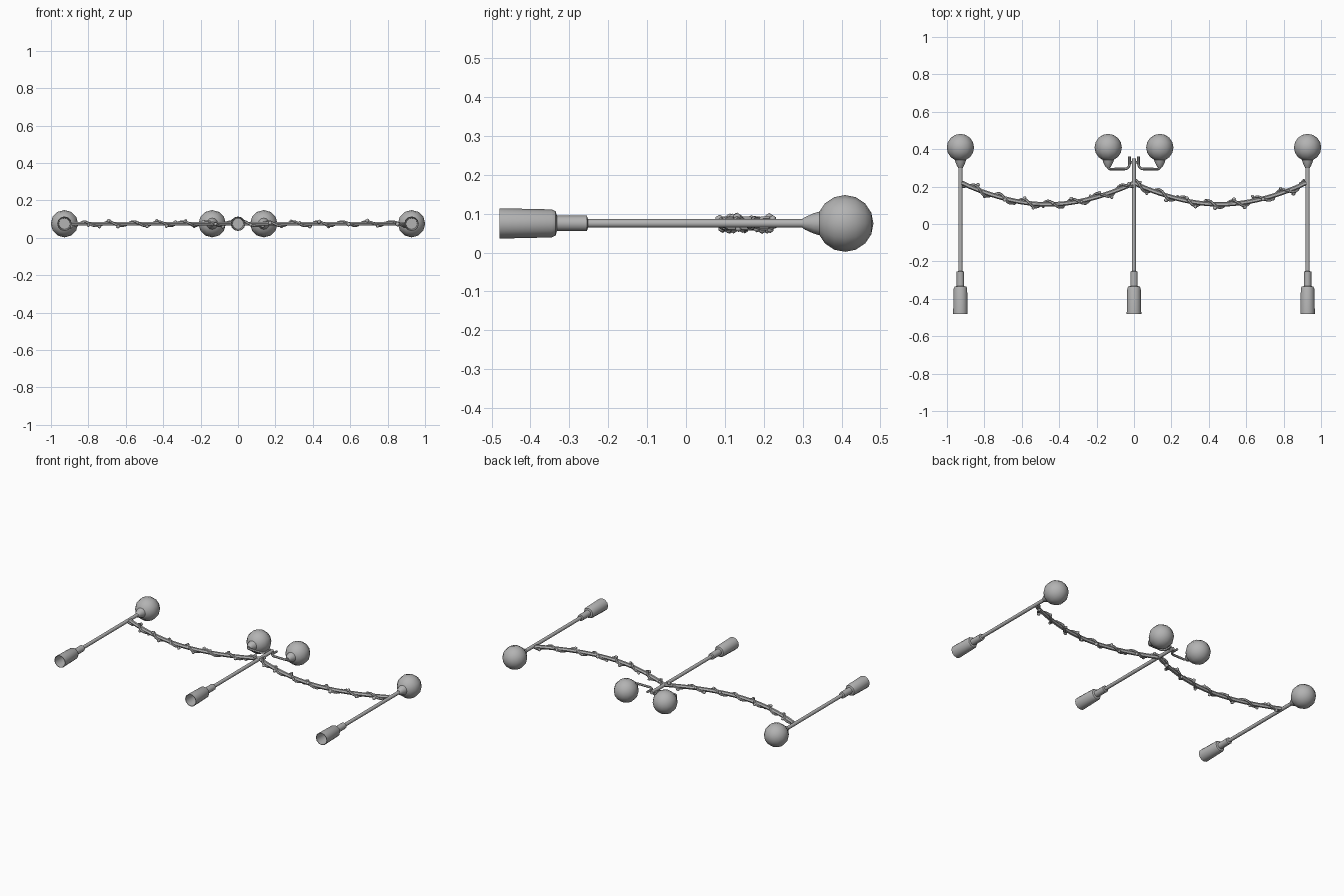
import bpy, bmesh, math, random
from mathutils import Vector, Matrix

random.seed(4)
Z = 0.075                      # height of the flat-lying axis
ROPE_TURNS = 7

cube = bpy.data.objects.get("Cube")
if cube:
    bpy.data.objects.remove(cube, do_unlink=True)

grey = bpy.data.materials.new("plain_grey")
grey.use_nodes = True
GREY = (0.45, 0.45, 0.45, 1)
grey.diffuse_color = GREY
grey.node_tree.nodes["Principled BSDF"].inputs["Base Color"].default_value = GREY


def finish(obj, angle=35):
    if not obj.data.materials:
        obj.data.materials.append(grey)
    bpy.ops.object.select_all(action='DESELECT')
    obj.select_set(True)
    bpy.context.view_layer.objects.active = obj
    if obj.type == 'CURVE':
        bpy.ops.object.convert(target='MESH')
    bpy.ops.object.shade_smooth_by_angle(angle=math.radians(angle))
    return obj


def from_bmesh(name, bm, angle=35):
    bmesh.ops.recalc_face_normals(bm, faces=bm.faces)
    mesh = bpy.data.meshes.new(name)
    bm.to_mesh(mesh)
    bm.free()
    obj = bpy.data.objects.new(name, mesh)
    bpy.context.collection.objects.link(obj)
    return finish(obj, angle)


def lathe(name, x, profile, sides=12):
    """Turn (radius, y) points around an axis along y."""
    bm = bmesh.new()
    rings = []
    for r, y in profile:
        rings.append([bm.verts.new((x + r * math.cos(a), y, Z + r * math.sin(a)))
                      for a in (math.tau * i / sides for i in range(sides))])
    for a, b in zip(rings, rings[1:]):
        for i in range(sides):
            j = (i + 1) % sides
            bm.faces.new((a[i], a[j], b[j], b[i]))
    bm.faces.new(rings[0])
    bm.faces.new(rings[-1])
    return from_bmesh(name, bm)


def tube(name, points, radius, resolution=1):
    curve = bpy.data.curves.new(name, 'CURVE')
    curve.dimensions = '3D'
    curve.bevel_depth = radius
    curve.bevel_resolution = resolution
    curve.use_fill_caps = True
    spline = curve.splines.new('POLY')
    spline.points.add(len(points) - 1)
    for p, co in zip(spline.points, points):
        p.co = (*co, 1)
    obj = bpy.data.objects.new(name, curve)
    bpy.context.collection.objects.link(obj)
    return finish(obj, 50)


def globe(name, x):
    bm = bmesh.new()
    bmesh.ops.create_uvsphere(
        bm, u_segments=12, v_segments=8, radius=0.073,
        matrix=Matrix.Translation((x, 0.409, Z)) @ Matrix.Rotation(math.pi / 2, 4, 'X'))
    from_bmesh(name, bm, 50)


def post(name, x, top):
    # hollow foot, sleeve and slim shaft in one turned profile
    lathe(name, x, [(0.012, -0.35), (0.030, -0.35), (0.036, -0.48), (0.039, -0.48),
                    (0.036, -0.345), (0.031, -0.335), (0.020, -0.332), (0.020, -0.255),
                    (0.011, -0.252), (0.011, top)])


def collar(name, x, start):
    lathe(name, x, [(0.012, start), (0.016, start + 0.006),
                    (0.026, 0.328), (0.033, 0.352)])


def sag(t, side):
    """Centre line of a garland from the middle post to an outer post."""
    return Vector((side * 0.92 * t, 0.22 - 0.115 * math.sin(math.pi * t) ** 0.9, Z))


# Posts with their globes
post("middle_post", 0, 0.35)
for side, label in ((1, "left"), (-1, "right")):
    x = side * 0.928
    post(label + "_post", x, 0.31)
    collar(label + "_collar", x, 0.30)
    globe(label + "_globe", x)

    # Bent arm carrying an inner globe
    bend = [Vector((0.024, 0.36, Z)), Vector((0.024, 0.32, Z))]
    for i in range(1, 5):
        a = math.pi * i / 8
        bend.append(Vector((0.050 - 0.026 * math.cos(a), 0.320 - 0.026 * math.sin(a), Z)))
    bend += [Vector((0.130, 0.294, Z)), Vector((0.138, 0.300, Z)), Vector((0.138, 0.32, Z))]
    tube(label + "_arm", [(side * p.x, p.y, p.z) for p in bend], 0.007)
    tube(label + "_arm_tie", [(0, 0.33, Z), (side * 0.026, 0.33, Z)], 0.006)
    collar(label + "_inner_collar", side * 0.138, 0.303)
    globe(label + "_inner_globe", side * 0.138)

    # Garland: a core rope and a strand wound round it
    tube(label + "_garland_rope", [sag(i / 28, side) for i in range(29)], 0.012)

    def wound(t, spread, phase=0.0):
        d = (sag(min(t + 0.01, 1), side) - sag(max(t - 0.01, 0), side)).normalized()
        a = math.tau * ROPE_TURNS * t + phase
        across = Vector((-d.y, d.x, 0))
        return sag(t, side) + across * spread * math.cos(a) + \
            Vector((0, 0, 0.65 * spread * math.sin(a)))

    count = ROPE_TURNS * 10
    tube(label + "_garland_strand",
         [wound(i / count, 0.019) for i in range(count + 1)], 0.007)

    # Small buds along the garland
    bm = bmesh.new()
    for i in range(18):
        t = (i + 0.5) / 18
        place = wound(t, 0.025, random.uniform(-0.8, 0.8))
        bmesh.ops.create_icosphere(bm, subdivisions=1, radius=random.uniform(0.009, 0.013),
                                   matrix=Matrix.Translation(place))
    from_bmesh(label + "_garland_buds", bm, 50)
